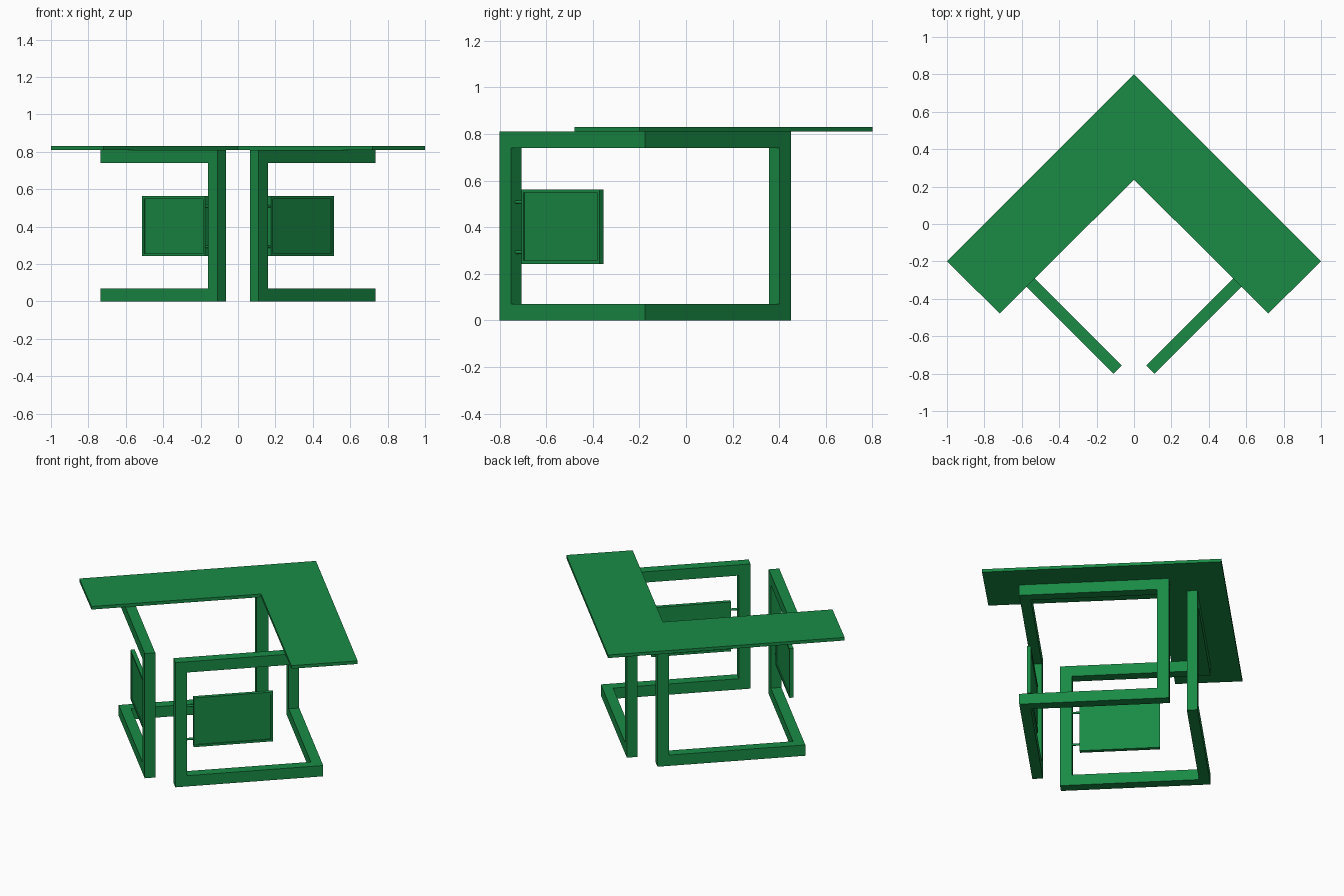
import bpy, bmesh, math
from mathutils import Vector

if "Cube" in bpy.data.objects:
    bpy.data.objects.remove(bpy.data.objects["Cube"])

R = math.sqrt(0.5)
green = bpy.data.materials.new("green")
green.diffuse_color = (0.01, 0.26, 0.06, 1)
green.use_nodes = True
green.node_tree.nodes["Principled BSDF"].inputs["Base Color"].default_value = green.diffuse_color


def plan(s, o, z, back=False):
    """Point s along the leg frame from its end, o inward from its outer face."""
    x, y = 0.11 + R * (s - o), -0.8 + R * (s + o)
    return Vector((x, -0.35 - y if back else y, z))


def finish(name, bm, mirror=True):
    bmesh.ops.recalc_face_normals(bm, faces=bm.faces[:])
    me = bpy.data.meshes.new(name)
    bm.to_mesh(me)
    bm.free()
    me.materials.append(green)
    ob = bpy.data.objects.new(name, me)
    bpy.context.collection.objects.link(ob)
    if mirror:
        m = ob.modifiers.new("mirror", 'MIRROR')
        m.use_mirror_merge = False
    return ob


def box(bm, s, o, z):
    """Box between (min, max) ranges in the frame's own directions."""
    v = [bm.verts.new(plan(a, b, c)) for c in z for a, b in
         ((s[0], o[0]), (s[1], o[0]), (s[1], o[1]), (s[0], o[1]))]
    for q in ((0, 1, 2, 3), (4, 5, 6, 7), (0, 1, 5, 4), (1, 2, 6, 5), (2, 3, 7, 6), (3, 0, 4, 7)):
        bm.faces.new([v[i] for i in q])


# Desk top: L-shaped slab
bm = bmesh.new()
pts = [(0, 0.8), (-1, -0.2), (-0.718, -0.478), (0, 0.237), (0.718, -0.478), (1, -0.2)]
face = bm.faces.new([bm.verts.new((x, y, 0.81)) for x, y in pts])
ext = bmesh.ops.extrude_face_region(bm, geom=[face])
bmesh.ops.translate(bm, vec=(0, 0, 0.02),
                    verts=[g for g in ext["geom"] if isinstance(g, bmesh.types.BMVert)])
finish("desk_top", bm, mirror=False)

# Leg frame: rectangular loop folded at a right angle in plan
W, B, H = 0.063, 0.07, 0.81
bm = bmesh.new()
rings = []
for top, where in ((0, "front"), (0, "fold"), (0, "back"), (1, "back"), (1, "fold"), (1, "front")):
    ring = []
    for inset, o in ((0, 0), (0, W), (B, W), (B, 0)):
        s = 0.625 / R - o if where == "fold" else inset
        z = H - inset if top else inset
        ring.append(bm.verts.new(plan(s, o, z, where == "back")))
    rings.append(ring)
for i, a in enumerate(rings):
    b = rings[(i + 1) % 6]
    for k in range(4):
        j = (k + 1) % 4
        bm.faces.new((a[k], a[j], b[j], b[k]))
finish("leg_frame", bm)

# Hanging panel with shallow recess on both broad faces
bm = bmesh.new()
box(bm, (0.114, 0.588), (0.0185, 0.0435), (0.243, 0.563))
bmesh.ops.recalc_face_normals(bm, faces=bm.faces[:])
broad = [f for f in bm.faces if abs(f.normal.dot(Vector((R, -R, 0)))) > 0.9]
bmesh.ops.inset_individual(bm, faces=broad, thickness=0.02)
for f in bmesh.ops.extrude_discrete_faces(bm, faces=broad)["faces"]:
    f.normal_update()
    bmesh.ops.translate(bm, verts=f.verts[:], vec=f.normal * -0.006)
finish("side_panel", bm)

# Pins joining panel to front post
bm = bmesh.new()
for z in (0.293, 0.508):
    axis = Vector((R, R, 0))
    mat = axis.to_track_quat('Z', 'Y').to_matrix().to_4x4()
    mat.translation = plan(0.09, 0.031, z)
    bmesh.ops.create_cone(bm, cap_ends=True, segments=16, radius1=0.007,
                          radius2=0.007, depth=0.056, matrix=mat)
pins = finish("panel_pins", bm)
bpy.context.view_layer.objects.active = pins
pins.select_set(True)
bpy.ops.object.shade_smooth_by_angle()
